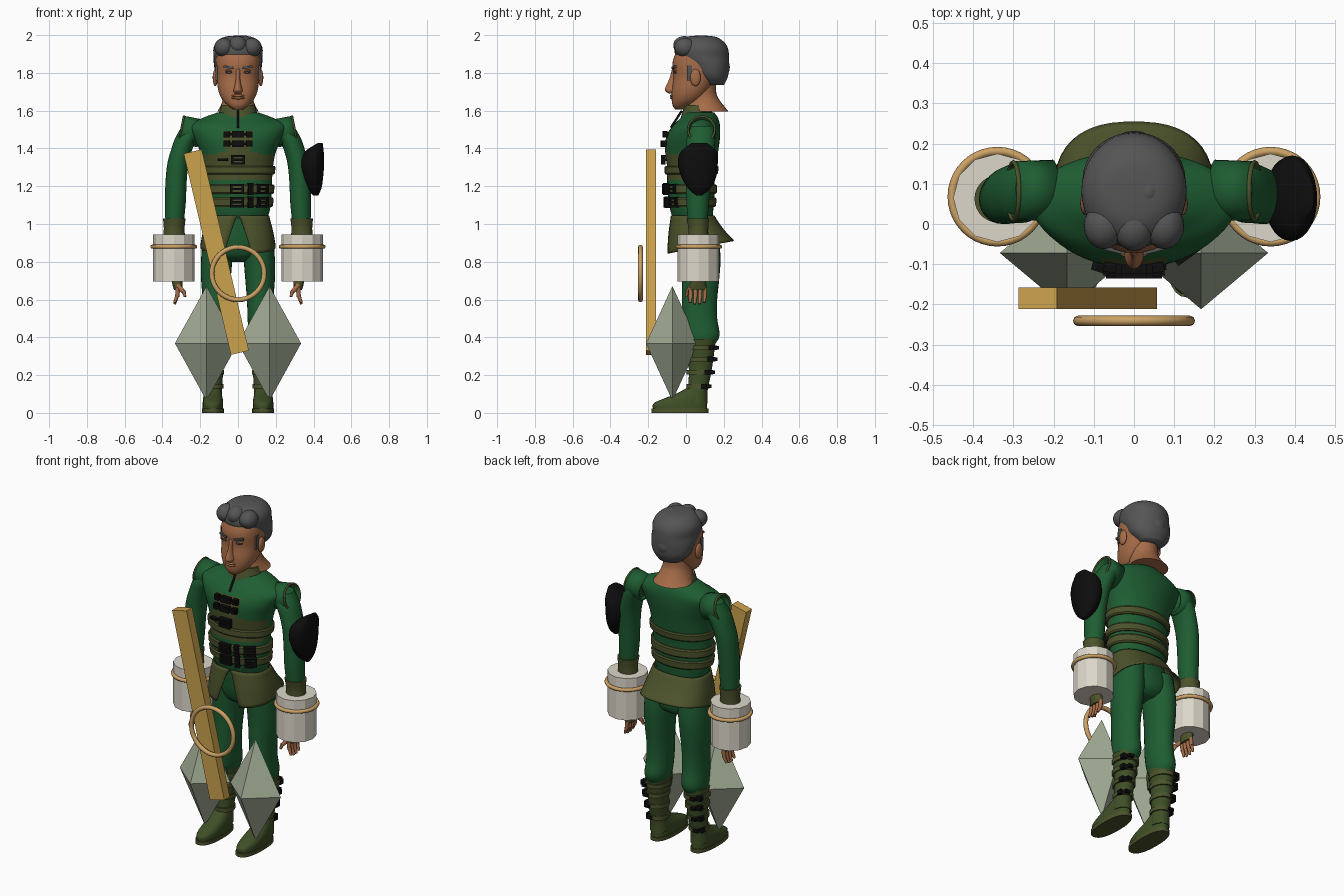
import bpy, bmesh, math
from mathutils import Matrix, Vector

old = bpy.data.objects.get("Cube")
if old:
    bpy.data.objects.remove(old, do_unlink=True)


def material(name, r, g, b):
    m = bpy.data.materials.new(name)
    m.use_nodes = True
    m.diffuse_color = (r, g, b, 1)
    node = m.node_tree.nodes["Principled BSDF"]
    node.inputs["Base Color"].default_value = (r, g, b, 1)
    node.inputs["Roughness"].default_value = 0.8
    return m


GREEN = material("cloth green", .013, .11, .032)
OLIVE = material("olive trim", .072, .085, .024)
BOOT = material("boot green", .05, .08, .02)
SKIN = material("skin", .38, .15, .065)
HAIR = material("grey hair", .09, .09, .09)
BLACK = material("black leather", .004, .004, .004)
WHITE = material("off white", .72, .68, .59)
WOOD = material("golden wood", .6, .36, .075)
TAN = material("tan ring", .6, .36, .13)
SAGE = material("sage stone", .36, .41, .3)
SIDES = (("left", 1), ("right", -1))


def finish(name, bm, mats, smooth=None, matrix=None):
    bmesh.ops.recalc_face_normals(bm, faces=bm.faces)
    me = bpy.data.meshes.new(name)
    bm.to_mesh(me)
    bm.free()
    if matrix:
        me.transform(matrix)
    for m in mats:
        me.materials.append(m)
    ob = bpy.data.objects.new(name, me)
    bpy.context.collection.objects.link(ob)
    if smooth:
        bpy.ops.object.select_all(action="DESELECT")
        ob.select_set(True)
        bpy.context.view_layer.objects.active = ob
        bpy.ops.object.shade_smooth_by_angle(angle=math.radians(smooth))
    return ob


def spline(keys, steps):
    rows = []
    for i in range(len(keys) - 1):
        p = [Vector(keys[min(max(j, 0), len(keys) - 1)]) for j in range(i - 1, i + 3)]
        for k in range(steps):
            t = k / steps
            rows.append(p[1] + (p[2] - p[0]) * (t / 2)
                        + (p[0] * 2 - p[1] * 5 + p[2] * 4 - p[3]) * (t * t / 2)
                        + (p[1] * 3 - p[0] - p[2] * 3 + p[3]) * (t ** 3 / 2))
    return rows + [Vector(keys[-1])]


def loft(name, keys, mats, n=28, steps=4, rule=None, power=2, gap=None, tilt=0, smooth=50):
    """Skin horizontal rings; each key is (z, centre x, front y, back y, half width)."""
    bm = bmesh.new()
    rings = []
    rows = spline(keys, steps)
    for i, (z, cx, front, back, half) in enumerate(rows):
        t = i / (len(rows) - 1)
        lo = gap * t + .01 if gap else 0
        ring = []
        for k in range(n):
            a = lo + (2 * math.pi - 2 * lo) * k / (n - 1 if gap else n)
            s, c = [math.copysign(abs(v) ** (2 / power), v) for v in (math.sin(a), math.cos(a))]
            y = (front + back) / 2 - c * (back - front) / 2
            ring.append(bm.verts.new((cx + half * s, y, z + tilt * t * (y - .08))))
        rings.append(ring)
    for a, b in zip(rings, rings[1:]):
        for k in range(n - 1 if gap else n):
            j = (k + 1) % n
            f = bm.faces.new((a[k], a[j], b[j], b[k]))
            if rule:
                f.material_index = rule(f.calc_center_median())
    if not gap:
        bm.faces.new(rings[0])
        bm.faces.new(rings[-1])
    return finish(name, bm, mats, smooth)


def boxes(name, parts, mat, matrix=None):
    bm = bmesh.new()
    for centre, size in parts:
        bmesh.ops.create_cube(bm, size=1, matrix=Matrix.Translation(centre) @ Matrix.Diagonal((*size, 1)))
    return finish(name, bm, [mat], matrix=matrix)


def blob(name, centre, scale, mat):
    bm = bmesh.new()
    bmesh.ops.create_uvsphere(bm, u_segments=20, v_segments=12, radius=1)
    return finish(name, bm, [mat], 60, Matrix.Translation(centre) @ Matrix.Diagonal((*scale, 1)))


def cone(name, a, b, r1, r2, mat, n=10, caps=True, smooth=50):
    a, b = Vector(a), Vector(b)
    bm = bmesh.new()
    bmesh.ops.create_cone(bm, cap_ends=caps, segments=n, radius1=r1, radius2=r2, depth=(b - a).length)
    turn = (b - a).to_track_quat("Z", "Y").to_matrix().to_4x4()
    return finish(name, bm, [mat], smooth, Matrix.Translation((a + b) / 2) @ turn)


def hoop(name, centre, axis, major, minor, mat):
    turn = Vector(axis).to_track_quat("Z", "Y").to_euler()
    bpy.ops.mesh.primitive_torus_add(location=centre, rotation=turn, major_segments=40,
                                     minor_segments=8, major_radius=major, minor_radius=minor)
    ob = bpy.context.object
    ob.name = name
    ob.data.materials.append(mat)
    bpy.ops.object.shade_smooth_by_angle(angle=math.radians(60))


# Jacket with coloured chest panel
TORSO = [(1.03, 0, -.07, .14, .155), (1.08, 0, -.085, .145, .17), (1.15, 0, -.095, .15, .178),
         (1.22, 0, -.1, .15, .18), (1.3, 0, -.1, .16, .185), (1.38, 0, -.11, .17, .2),
         (1.46, 0, -.105, .18, .235), (1.52, 0, -.07, .18, .255), (1.56, 0, -.03, .17, .19),
         (1.59, 0, -.01, .15, .11)]


def torso_at(z):
    for a, b in zip(TORSO, TORSO[1:]):
        if z <= b[0]:
            return Vector(a).lerp(Vector(b), (z - a[0]) / (b[0] - a[0]))


def panel(c):
    bib = 1.23 < c.z < 1.39 - .15 * abs(c.x) and c.y < .01
    strip = abs(c.x) < .07 and 1.37 < c.z < 1.49 and c.y < 0
    return int(bib or strip)


loft("jacket", TORSO, [GREEN, OLIVE], n=56, steps=6, rule=panel)
for name, z, h in (("lower_belt", 1.115, .05), ("upper_belt", 1.185, .05), ("chest_belt", 1.285, .045)):
    rows = [torso_at(z + d * h / 2) + Vector((0, 0, -g, g, g))
            for d, g in ((-1, .007), (-.7, .013), (.7, .013), (1, .007))]
    loft(name, rows, [OLIVE], n=48, steps=1, smooth=30)
loft("collar", [(1.555, 0, -.03, .15, .11), (1.59, 0, -.02, .14, .1), (1.63, 0, -.008, .12, .088)], [OLIVE])
peplum = loft("jacket_skirt", [(1.045, 0, -.08, .15, .165), (.96, 0, -.095, .2, .187), (.88, 0, -.105, .255, .2)],
              [OLIVE], n=40, power=2.5, gap=.3, tilt=.2)
peplum.modifiers.new("thickness", "SOLIDIFY").thickness = .008


# Black buckles laid on the jacket front
def buckle(name, x, z, w, h, frame=True):
    _, _, front, back, half = torso_at(z)
    b = (back - front) / 2
    root = math.sqrt(1 - (x / half) ** 2)
    place = (Matrix.Translation((x, (front + back) / 2 - b * root - .016, z))
             @ Matrix.Rotation(math.atan(b * x / (half * half * root)), 4, "Z"))
    d, t = .025, .012
    parts = [((0, 0, 0), (w, d, t))]
    if frame:
        parts += [((0, 0, s * h / 2), (w, d, t)) for s in (-1, 1)]
        parts += [((s * w / 2, 0, 0), (t, d, h + t)) for s in (-1, 1)]
    boxes(name, parts, BLACK, place)


for row, z in (("lower", 1.115), ("upper", 1.185)):
    buckle(row + "_belt_inner_buckle", -.005, z, .06, .042)
    buckle(row + "_belt_keeper", .065, z, .014, .05)
    buckle(row + "_belt_outer_buckle", .13, z, .055, .042)
buckle("chest_buckle", 0, 1.34, .06, .04)
buckle("chest_strap", -.08, 1.34, .05, .01, False)
for i, z in enumerate((1.425, 1.475)):
    buckle(f"frog_clasp_bar_{i}", 0, z, .14, .01, False)
    buckle(f"frog_clasp_{i}", 0, z, .05, .022)
    for side, s in SIDES:
        buckle(f"{side}_frog_knot_{i}", s * .06, z, .018, .02)
cone("collar_zip", (0, -.022, 1.6), (0, -.08, 1.51), .006, .006, BLACK)

# Head, neck and face
loft("neck", [(1.595, 0, .02, .225, .11), (1.62, 0, .0, .205, .095), (1.66, 0, .005, .175, .08),
              (1.7, 0, .01, .16, .075), (1.8, 0, .01, .16, .075)], [SKIN])
loft("head", [(1.605, 0, -.055, .0, .022), (1.625, 0, -.07, .03, .052), (1.66, 0, -.076, .09, .085),
              (1.71, 0, -.075, .13, .105), (1.78, 0, -.066, .17, .113), (1.85, 0, -.072, .2, .118),
              (1.91, 0, -.05, .2, .112), (1.96, 0, 0, .16, .07)], [SKIN], n=36, power=2.2, smooth=70)
loft("nose", [(1.69, 0, -.09, -.03, .018), (1.705, 0, -.111, -.03, .025), (1.725, 0, -.108, -.03, .02),
              (1.77, 0, -.088, -.03, .012), (1.82, 0, -.074, -.03, .014)], [SKIN], n=16, smooth=80)
for i, z in enumerate((1.667, 1.679)):
    blob(f"lip_{i}", (0, -.074, z), (.034, .011, .007), SKIN)
for side, s in SIDES:
    blob(side + "_ear", (s * .12, .05, 1.775), (.014, .028, .045), SKIN)
    blob(side + "_eye", (s * .046, -.056, 1.803), (.021, .012, .007), HAIR)
    blob(side + "_eyelid", (s * .046, -.056, 1.812), (.024, .012, .006), SKIN)
    boxes(side + "_brow", [((0, 0, 0), (.055, .012, .012))], HAIR,
          Matrix.Translation((s * .05, -.064, 1.83)) @ Matrix.Rotation(s * .25, 4, "Z") @ Matrix.Rotation(-s * .15, 4, "Y"))
    boxes(side + "_sideburn", [((s * .114, .018, 1.8), (.009, .026, .08))], HAIR)

# Hair with swept locks
loft("hair", [(1.735, 0, .1, .2, .07), (1.78, 0, .045, .222, .112), (1.84, 0, .0, .228, .127),
              (1.885, 0, -.053, .228, .129), (1.93, 0, -.058, .222, .13), (1.965, 0, -.04, .2, .112),
              (1.99, 0, .0, .16, .075), (1.997, 0, .05, .11, .02)], [HAIR], n=36, smooth=75)
for i, (x, y, z, r) in enumerate(((-.075, -.005, 1.935, .05), (.0, -.01, 1.945, .05), (.075, -.005, 1.935, .05),
                                  (.035, .08, 1.965, .034), (-.06, .09, 1.95, .04))):
    blob(f"hair_lock_{i}", (x, y, z), (r, r * 1.15, r), HAIR)
blob("hair_bun", (0, .185, 1.83), (.06, .047, .06), HAIR)

# Trousers
loft("trouser_seat", [(.8, 0, .03, .13, .06), (.83, 0, -.02, .165, .13), (.89, 0, -.045, .175, .175),
                      (.97, 0, -.055, .16, .165), (1.05, 0, -.06, .135, .145)], [GREEN])

for side, s in SIDES:
    # Legs and boots
    loft(side + "_trouser_leg", [(.36, s * .125, .015, .15, .055), (.41, s * .122, -.01, .178, .067),
                                 (.5, s * .118, -.022, .165, .067), (.6, s * .117, -.022, .165, .07),
                                 (.7, s * .117, -.022, .175, .078), (.82, s * .112, -.03, .183, .083),
                                 (.95, s * .1, -.04, .17, .085)], [GREEN])
    loft(side + "_boot_shaft", [(.05, s * .133, .0, .115, .05), (.12, s * .133, .01, .115, .048),
                                (.22, s * .13, .015, .135, .052), (.34, s * .128, .008, .152, .062),
                                (.39, s * .128, .0, .158, .068)], [BOOT])
    loft(side + "_boot_tongue", [(.3, s * .128, -.012, .05, .04), (.38, s * .128, -.018, .05, .045),
                                 (.44, s * .128, -.01, .03, .025)], [BOOT], n=16)
    loft(side + "_boot_foot", [(.022, s * .133, -.175, .112, .054), (.05, s * .133, -.172, .112, .054),
                               (.075, s * .133, -.12, .112, .052), (.1, s * .133, -.055, .11, .047),
                               (.13, s * .133, .0, .1, .04)], [BOOT], power=2.4)
    loft(side + "_boot_sole", [(0, s * .133, -.183, .118, .058), (.022, s * .133, -.183, .118, .058)],
         [OLIVE], steps=1, power=2.4, smooth=30)
    for i, (z, back, half) in enumerate(((.14, .125, .054), (.215, .142, .058), (.285, .155, .064), (.345, .163, .07))):
        loft(f"{side}_boot_strap_{i}", [(z - .012, s * .131, .003, back, half), (z + .012, s * .131, .003, back, half)],
             [OLIVE], steps=1, smooth=30)
        boxes(f"{side}_boot_buckle_{i}", [((s * (.131 + half * .75), back - .03, z), (.03, .03, .026)),
                                          ((s * (.131 + half * .4), back, z), (.03, .022, .018))], BLACK)

    # Sleeves, shoulder caps and cuffs
    loft(side + "_sleeve", [(.93, s * .337, .022, .11, .048), (1.02, s * .335, .01, .115, .05),
                            (1.12, s * .331, .002, .122, .055), (1.22, s * .328, .0, .13, .056),
                            (1.32, s * .318, .0, .14, .056), (1.4, s * .296, .002, .15, .056),
                            (1.46, s * .272, .005, .155, .058), (1.52, s * .245, .03, .145, .05)], [GREEN])
    loft(side + "_cuff", [(.94, s * .338, .012, .118, .057), (.98, s * .338, .012, .118, .055),
                          (1.03, s * .337, .003, .122, .06)], [OLIVE])
    cap = cone(side + "_shoulder_cap", (s * .2, .085, 1.48), (s * .3, .082, 1.5), .075, .074, GREEN, 28, False)
    cap.modifiers.new("thickness", "SOLIDIFY").thickness = .01
    hoop(side + "_shoulder_trim", (s * .3, .082, 1.5), (s, 0, .2), .071, .006, OLIVE)

    # Forearm drums and hoops
    cone(side + "_drum", (s * .34, .065, .695), (s * .34, .065, .945), .11, .11, WHITE, 12, smooth=None)
    hoop(side + "_drum_hoop", (s * .34, .068, .88), (0, 0, 1), .113, .011, TAN)

    # Gloved hands
    loft(side + "_glove", [(.65, s * .318, .015, .11, .02), (.675, s * .32, .018, .108, .026),
                           (.72, s * .325, .03, .1, .03)], [OLIVE], n=16)
    for i in range(4):
        y = .025 + i * .025
        low = .572 + .008 * abs(i - 1.5)
        cone(f"{side}_finger_{i}", (s * .318, y, .66), (s * .322, y, .615), .012, .011, SKIN)
        cone(f"{side}_fingertip_{i}", (s * .322, y, .62), (s * .336, y - .004, low), .011, .007, SKIN)
    cone(side + "_thumb", (s * .318, .03, .675), (s * .288, .008, .64), .014, .011, SKIN)
    cone(side + "_thumb_tip", (s * .288, .008, .645), (s * .28, .002, .615), .011, .007, SKIN)

    # Hanging stone diamonds
    bm = bmesh.new()
    belt = [bm.verts.new(v) for v in ((1, 0, 0), (0, 1, 0), (-1, 0, 0), (0, -1, 0))]
    for tip in (bm.verts.new((0, 0, 1)), bm.verts.new((0, 0, -1))):
        for k in range(4):
            bm.faces.new((belt[k], belt[(k + 1) % 4], tip))
    finish(side + "_diamond", bm, [SAGE], matrix=Matrix.Translation((s * .167, -.072, .368))
           @ Matrix.Diagonal((.167, .14, .303, 1)))

# Black guard on the left arm
loft("left_arm_guard", [(1.15, .412, .055, .085, .012), (1.19, .4, .01, .13, .042), (1.25, .393, -.025, .16, .058),
                        (1.32, .39, -.042, .168, .066), (1.38, .402, -.03, .165, .052),
                        (1.43, .436, .03, .11, .012)], [BLACK])

# Leaning plank and front ring
boxes("plank", [((0, 0, 0), (.098, .053, 1.094))], WOOD,
      Matrix.Translation((-.115, -.185, .851)) @ Matrix.Rotation(math.radians(-13.2), 4, "Y"))
hoop("front_ring", (0, -.241, .738), (0, 1, 0), .139, .013, TAN)
